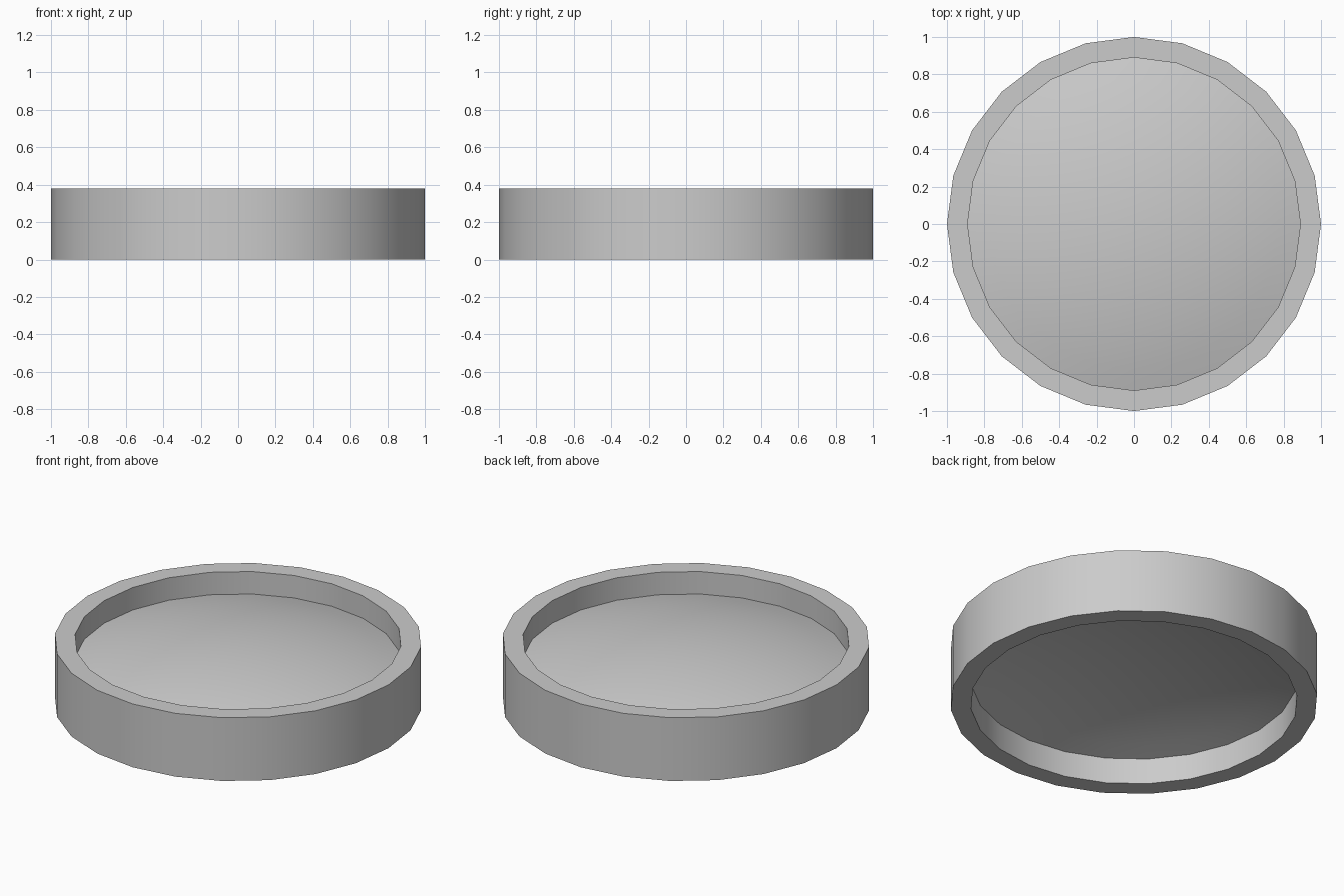
import bpy, bmesh, math

if "Cube" in bpy.data.objects:
    bpy.data.objects.remove(bpy.data.objects["Cube"])

SIDES = 24
OUTER, INNER, HEIGHT = 1.0, 0.89, 0.38


def lathe(name, profile, closed):
    """Revolve (radius, z) points around the z axis."""
    bm = bmesh.new()
    verts = [bm.verts.new((r, 0, z)) for r, z in profile]
    edges = [bm.edges.new(pair) for pair in zip(verts, verts[1:])]
    if closed:
        edges.append(bm.edges.new((verts[-1], verts[0])))
    bmesh.ops.spin(bm, geom=verts + edges, cent=(0, 0, 0), axis=(0, 0, 1),
                   angle=math.tau, steps=SIDES, use_duplicate=False)
    bmesh.ops.remove_doubles(bm, verts=bm.verts, dist=1e-4)
    bmesh.ops.recalc_face_normals(bm, faces=bm.faces)
    mesh = bpy.data.meshes.new(name)
    bm.to_mesh(mesh)
    bm.free()
    obj = bpy.data.objects.new(name, mesh)
    bpy.context.collection.objects.link(obj)
    bpy.ops.object.select_all(action='DESELECT')
    obj.select_set(True)
    bpy.context.view_layer.objects.active = obj
    bpy.ops.object.shade_smooth_by_angle(angle=math.radians(30))
    return obj


def cap(edge_z, rise, steps=8):
    """Half profile of a shallow spherical cap, from the centre outwards."""
    radius = (INNER ** 2 + rise ** 2) / (2 * rise)
    points = []
    for i in range(steps + 1):
        r = INNER * i / steps
        points.append((r, edge_z + rise - radius + math.sqrt(radius ** 2 - r ** 2)))
    return points


# Outer ring with a square section
lathe("outer_ring", [(OUTER, 0), (OUTER, HEIGHT), (INNER, HEIGHT), (INNER, 0)], True)

# Domed glass inside the ring: convex above, hollow below
lathe("domed_glass", cap(0.245, 0.13) + cap(0.155, 0.12)[::-1], False)
